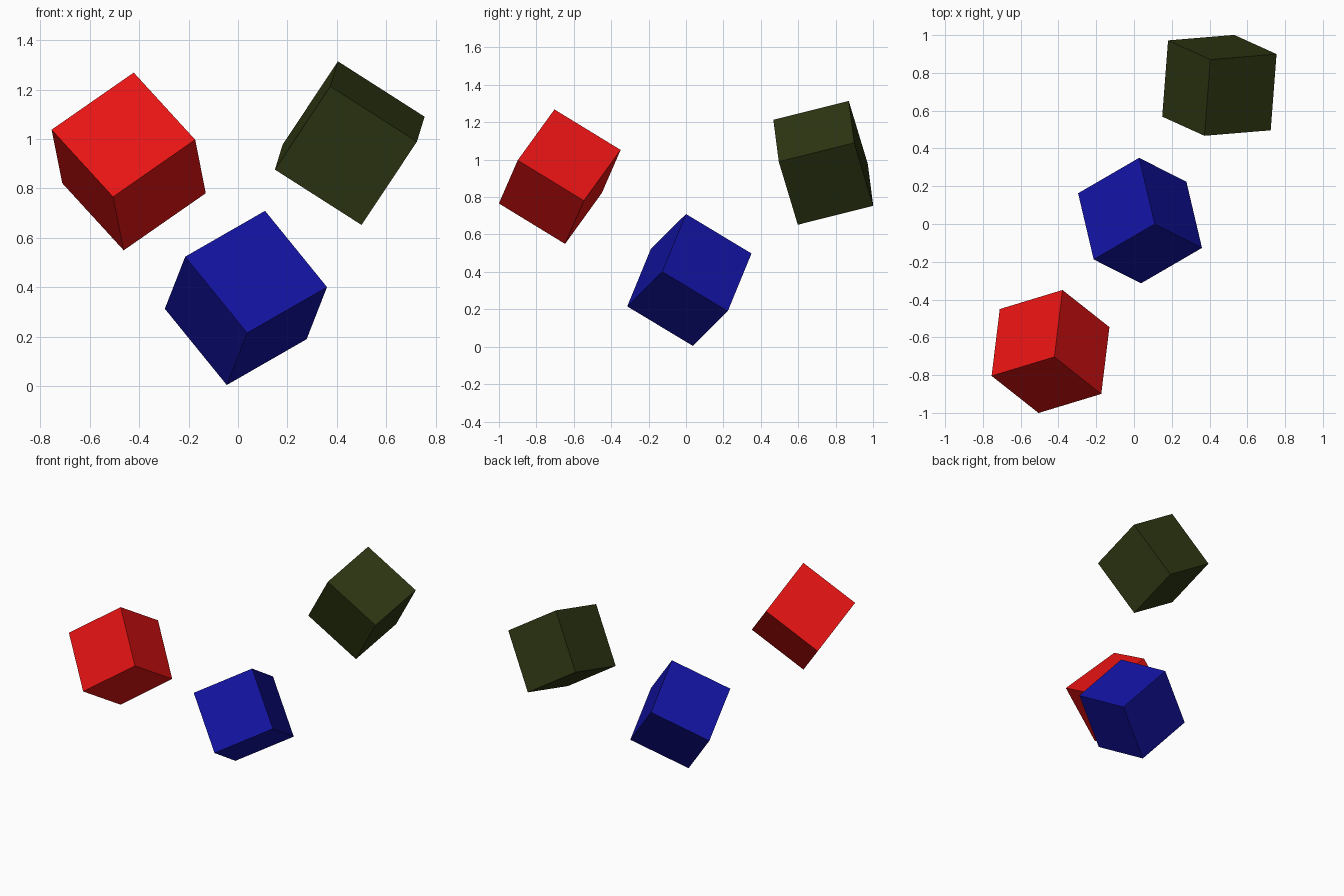
import bpy
from mathutils import Vector, Matrix

if "Cube" in bpy.data.objects:
    bpy.data.objects.remove(bpy.data.objects["Cube"])

SIDE = 0.417


def tumbled_cube(name, centre, edge_a, edge_b, color):
    """Cube oriented by the directions of two of its edges."""
    x = Vector(edge_a).normalized()
    y = Vector(edge_b)
    y = (y - x * y.dot(x)).normalized()
    z = x.cross(y)
    rot = Matrix((x, y, z)).transposed().to_4x4()
    bpy.ops.mesh.primitive_cube_add(size=SIDE)
    ob = bpy.context.object
    ob.name = name
    ob.matrix_world = Matrix.Translation(centre) @ rot
    mat = bpy.data.materials.new(name + "_paint")
    mat.diffuse_color = (*color, 1)
    mat.use_nodes = True
    mat.node_tree.nodes["Principled BSDF"].inputs["Base Color"].default_value = mat.diffuse_color
    ob.data.materials.append(mat)


# Blue cube resting on one corner
tumbled_cube("blue_cube", (0.032, 0.018, 0.357),
             (0.251, -0.127, -0.309), (-0.319, -0.190, -0.191),
             (0.0065, 0.0065, 0.366))

# Red cube, front left
tumbled_cube("red_cube", (-0.442, -0.675, 0.909),
             (0.248, -0.196, -0.271), (-0.330, -0.101, -0.231),
             (0.8, 0.0065, 0.0065))

# Dark green cube, back right
tumbled_cube("green_cube", (0.452, 0.734, 0.983),
             (0.349, 0.029, -0.223), (-0.029, -0.402, -0.102),
             (0.028, 0.040, 0.0065))
